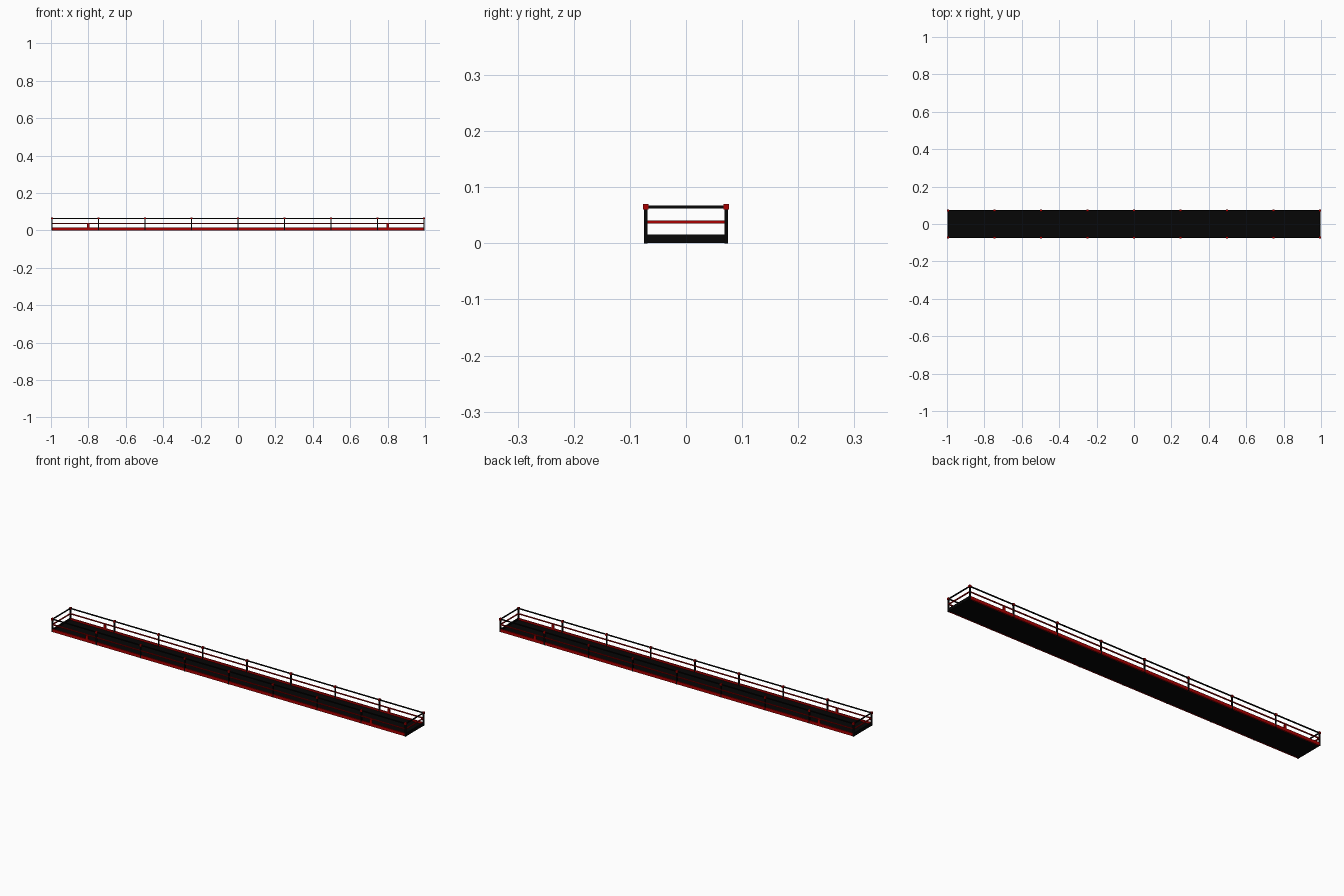
import bpy

cube = bpy.data.objects.get("Cube")
if cube:
    bpy.data.objects.remove(cube, do_unlink=True)


def material(name, color):
    m = bpy.data.materials.new(name)
    m.use_nodes = True
    m.diffuse_color = (*color, 1)
    m.node_tree.nodes["Principled BSDF"].inputs["Base Color"].default_value = (*color, 1)
    return m


BLACK = material("black steel", (0.0018, 0.0018, 0.0018))
RED = material("red paint", (0.4, 0.0, 0.0))


def box(name, center, size, mat):
    bpy.ops.mesh.primitive_cube_add(size=1, location=center)
    o = bpy.context.object
    o.name = name
    o.scale = size
    bpy.ops.object.transform_apply(location=False, rotation=False)
    o.data.materials.append(mat)
    return o


END = 0.995      # x of the end rails
SIDE = 0.072     # y of the side rails
TOP, MID = 0.065, 0.038
BAR = 0.005      # thickness of the square rails

# Walking deck
box("deck", (0, 0, 0.0045), (1.99, 0.14, 0.006), BLACK)

for s, side in ((-1, "front"), (1, "back")):
    y = s * SIDE
    # Red side board
    box(side + "_side_board", (0, y, 0.0085), (1.985, 0.0056, 0.015), RED)
    # Long handrails
    box(side + "_top_rail", (0, y, TOP), (2 * END, BAR, BAR), BLACK)
    box(side + "_middle_rail", (0, y, MID), (2 * END - BAR, BAR, BAR), RED)
    # Posts with red caps
    for i in range(9):
        x = -END + i * END / 4
        box(side + "_post", (x, y, TOP / 2), (0.006, 0.006, TOP), BLACK)
        box(side + "_post_cap", (x, y, TOP), (0.01, 0.01, 0.01), RED)
    # Mounting brackets
    for x in (-0.8, 0.8):
        box(side + "_bracket", (x, y, 0.0245), (0.013, 0.006, 0.018), RED)

for s, side in ((-1, "right"), (1, "left")):
    x = s * END
    # End sill, toe board and end rails
    box(side + "_end_sill", (x, 0, 0.004), (0.005, 2 * SIDE, 0.006), BLACK)
    box(side + "_toe_board", (x, 0, 0.0118), (0.005, 2 * SIDE, 0.0085), BLACK)
    box(side + "_end_top_rail", (x, 0, TOP), (BAR, 2 * SIDE, BAR), BLACK)
    box(side + "_end_middle_rail", (x, 0, MID), (BAR, 2 * SIDE - BAR, BAR), RED)
